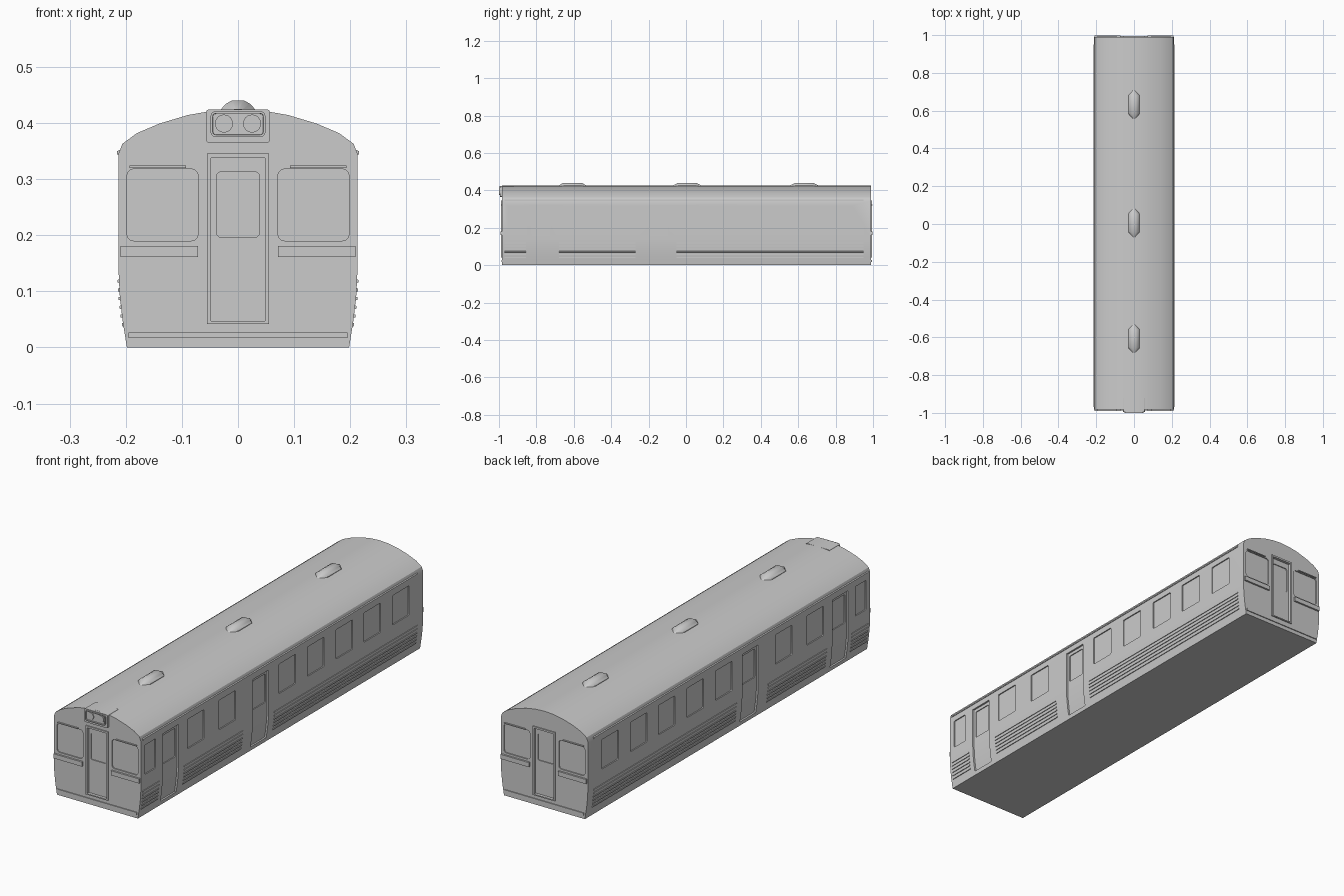
import bpy, bmesh, math
from mathutils import Vector

if "Cube" in bpy.data.objects:
    bpy.data.objects.remove(bpy.data.objects["Cube"])

FRONT, BACK = -0.983, 0.99
# half cross-section of the carriage (x, z), bottom to roof centre
SIDE = [(0.198, 0), (0.206, 0.05), (0.211, 0.095), (0.213, 0.14), (0.213, 0.345)]
ROOF = [(0.206, 0.363), (0.18, 0.382), (0.14, 0.399), (0.09, 0.414), (0.045, 0.422), (0, 0.425)]
SIDE_DOORS = [(-0.83, -0.72), (-0.20, -0.09)]
SIDE_WINDOWS = [(-0.955, -0.88)] + [(c - 0.058, c + 0.058) for c in (-0.60, -0.38, 0.04, 0.24, 0.44, 0.635, 0.835)]
LOUVRES = [(-0.97, -0.855), (-0.68, -0.27), (-0.05, 0.95)]


def side_x(z):
    for (x0, z0), (x1, z1) in zip(SIDE, SIDE[1:]):
        if z <= z1:
            return x0 + (x1 - x0) * (z - z0) / (z1 - z0)
    return SIDE[-1][0]


def prism(bm, points, axis, d0, d1):
    """Extrude a 2D outline along 'x' (outline y,z) or 'y' (outline x,z)."""
    def place(p, d):
        return (d, p[0], p[1]) if axis == 'x' else (p[0], d, p[1])
    a = [bm.verts.new(place(p, d0)) for p in points]
    b = [bm.verts.new(place(p, d1)) for p in points]
    n = len(points)
    faces = [bm.faces.new(a), bm.faces.new(b[::-1])]
    for i in range(n):
        j = (i + 1) % n
        faces.append(bm.faces.new((a[j], a[i], b[i], b[j])))
    bmesh.ops.recalc_face_normals(bm, faces=faces)
    return faces


def rounded(u0, u1, v0, v1, r=0.0):
    if not r:
        return [(u0, v0), (u1, v0), (u1, v1), (u0, v1)]
    corners = [(u1 - r, v1 - r), (u0 + r, v1 - r), (u0 + r, v0 + r), (u1 - r, v0 + r)]
    return [(u + r * math.cos(math.radians(90 * k + 30 * s)), v + r * math.sin(math.radians(90 * k + 30 * s)))
            for k, (u, v) in enumerate(corners) for s in range(4)]


def finish(name, bm):
    me = bpy.data.meshes.new(name)
    bm.to_mesh(me)
    bm.free()
    ob = bpy.data.objects.new(name, me)
    bpy.context.collection.objects.link(ob)
    return ob


def activate(ob):
    bpy.ops.object.select_all(action='DESELECT')
    ob.select_set(True)
    bpy.context.view_layer.objects.active = ob


def smooth(ob, angle=30):
    activate(ob)
    bpy.ops.object.shade_smooth_by_angle(angle=math.radians(angle))


def carve(ob, bm):
    cutter = finish("cutter", bm)
    cutter.hide_render = True
    mod = ob.modifiers.new("carve", 'BOOLEAN')
    mod.operation, mod.solver, mod.object = 'DIFFERENCE', 'EXACT', cutter
    activate(ob)
    bpy.ops.object.modifier_apply(modifier=mod.name)
    bpy.data.objects.remove(cutter)


ENDS = [(FRONT, -1), (BACK, 1)]

# carriage shell
half = SIDE + ROOF
outline = half + [(-x, z) for x, z in half[-2::-1]]
bm = bmesh.new()
prism(bm, outline, 'y', FRONT, BACK)
body = finish("carriage_body", bm)

# first recesses: side doors, side windows, end doors and end windows
bm = bmesh.new()
for s in (-1, 1):
    for y0, y1 in SIDE_DOORS:
        zs = [0.018, 0.05, 0.095, 0.14, 0.32]
        shape = [(s * (side_x(z) - 0.008), z) for z in zs] + [(s * 0.25, 0.32), (s * 0.25, 0.018)]
        prism(bm, shape, 'y', y0, y1)
    for y0, y1 in SIDE_WINDOWS:
        prism(bm, rounded(y0, y1, 0.188, 0.318, 0.005), 'x', s * 0.208, s * 0.25)
for y, d in ENDS:
    prism(bm, rounded(-0.048, 0.048, 0.045, 0.338), 'y', y - d * 0.008, y + d * 0.05)
    for s in (-1, 1):
        u = sorted((s * 0.071, s * 0.198))
        prism(bm, rounded(*u, 0.19, 0.318, 0.012), 'y', y - d * 0.005, y + d * 0.05)
carve(body, bm)

# second recesses: panes inside the doors
bm = bmesh.new()
for s in (-1, 1):
    for y0, y1 in SIDE_DOORS:
        prism(bm, rounded(y0 + 0.012, y1 - 0.012, 0.18, 0.306, 0.005), 'x', s * 0.201, s * 0.25)
for y, d in ENDS:
    prism(bm, rounded(-0.038, 0.038, 0.196, 0.313, 0.008), 'y', y - d * 0.012, y + d * 0.05)
carve(body, bm)
smooth(body)

# end trim: door frame, belt rails, drip strips, bottom band
for (y, d), end in zip(ENDS, ("front", "back")):
    bm = bmesh.new()
    for u0, u1, v0, v1 in [(-0.055, -0.048, 0.042, 0.346), (0.048, 0.055, 0.042, 0.346),
                           (-0.048, 0.048, 0.338, 0.346), (-0.048, 0.048, 0.042, 0.047)]:
        prism(bm, rounded(u0, u1, v0, v1), 'y', y - d * 0.008, y + d * 0.005)
    finish(end + "_door_frame", bm)
    bm = bmesh.new()
    for s in (-1, 1):
        prism(bm, rounded(*sorted((s * 0.071, s * 0.209)), 0.161, 0.181), 'y', y - d * 0.003, y + d * 0.008)
        prism(bm, rounded(*sorted((s * 0.093, s * 0.193)), 0.320, 0.324), 'y', y - d * 0.003, y + d * 0.006)
    prism(bm, rounded(-0.195, 0.195, 0.017, 0.027), 'y', y - d * 0.003, y + d * 0.004)
    finish(end + "_trim_rails", bm)

# louvre ribs on the lower sides
bm = bmesh.new()
for s in (-1, 1):
    for y0, y1 in LOUVRES:
        for i in range(6):
            z = 0.041 + i * 0.0155
            x = side_x(z)
            prism(bm, [(s * (x - 0.004), z - 0.004), (s * (x + 0.0025), z - 0.003),
                       (s * (x + 0.0025), z + 0.002), (s * (x - 0.004), z + 0.004)], 'y', y0, y1)
finish("side_louvres", bm)

# rain gutters
bm = bmesh.new()
for s in (-1, 1):
    prism(bm, [(s * 0.208, 0.342), (s * 0.2155, 0.344), (s * 0.2155, 0.350), (s * 0.207, 0.353)], 'y', -0.97, 0.95)
finish("rain_gutters", bm)

# headlight housing with a recessed bezel
bm = bmesh.new()
prism(bm, rounded(-0.057, 0.057, 0.365, 0.424, 0.005), 'y', -0.994, -0.92)
smooth(finish("headlight_housing", bm), 40)
bm = bmesh.new()
faces = prism(bm, rounded(-0.049, 0.049, 0.375, 0.421, 0.009), 'y', -1.0, -0.985)
bmesh.ops.inset_region(bm, faces=[faces[0]], thickness=0.004)
bmesh.ops.inset_region(bm, faces=[faces[0]], thickness=0.0005, depth=-0.005)
smooth(finish("headlight_bezel", bm), 40)

# paired lamps
bm = bmesh.new()
for s in (-1, 1):
    ring = [(s * 0.025 + 0.016 * math.cos(math.tau * i / 24), 0.399 + 0.016 * math.sin(math.tau * i / 24))
            for i in range(24)]
    prism(bm, ring, 'y', -0.998, -0.99)
smooth(finish("headlight_lamps", bm), 40)

# roof ventilators: arched section, tapered to a blunt point at each end
arch = [(-0.03, 0.412), (-0.03, 0.425), (-0.022, 0.434), (-0.010, 0.4405),
        (0.010, 0.4405), (0.022, 0.434), (0.03, 0.425), (0.03, 0.412)]
for n, y in enumerate((-0.607, 0.006, 0.632)):
    bm = bmesh.new()
    rows = []
    for dy, w, h in [(-0.082, 0.12, 0.35), (-0.048, 1, 1), (0.048, 1, 1), (0.082, 0.12, 0.35)]:
        rows.append([bm.verts.new((x * w, y + dy, 0.412 + (z - 0.412) * h)) for x, z in arch])
    for a, b in zip(rows, rows[1:]):
        for i in range(len(arch)):
            j = (i + 1) % len(arch)
            bm.faces.new((a[i], a[j], b[j], b[i]))
    bm.faces.new(rows[0])
    bm.faces.new(rows[-1])
    bmesh.ops.recalc_face_normals(bm, faces=bm.faces)
    smooth(finish("roof_ventilator_%d" % (n + 1), bm), 35)
